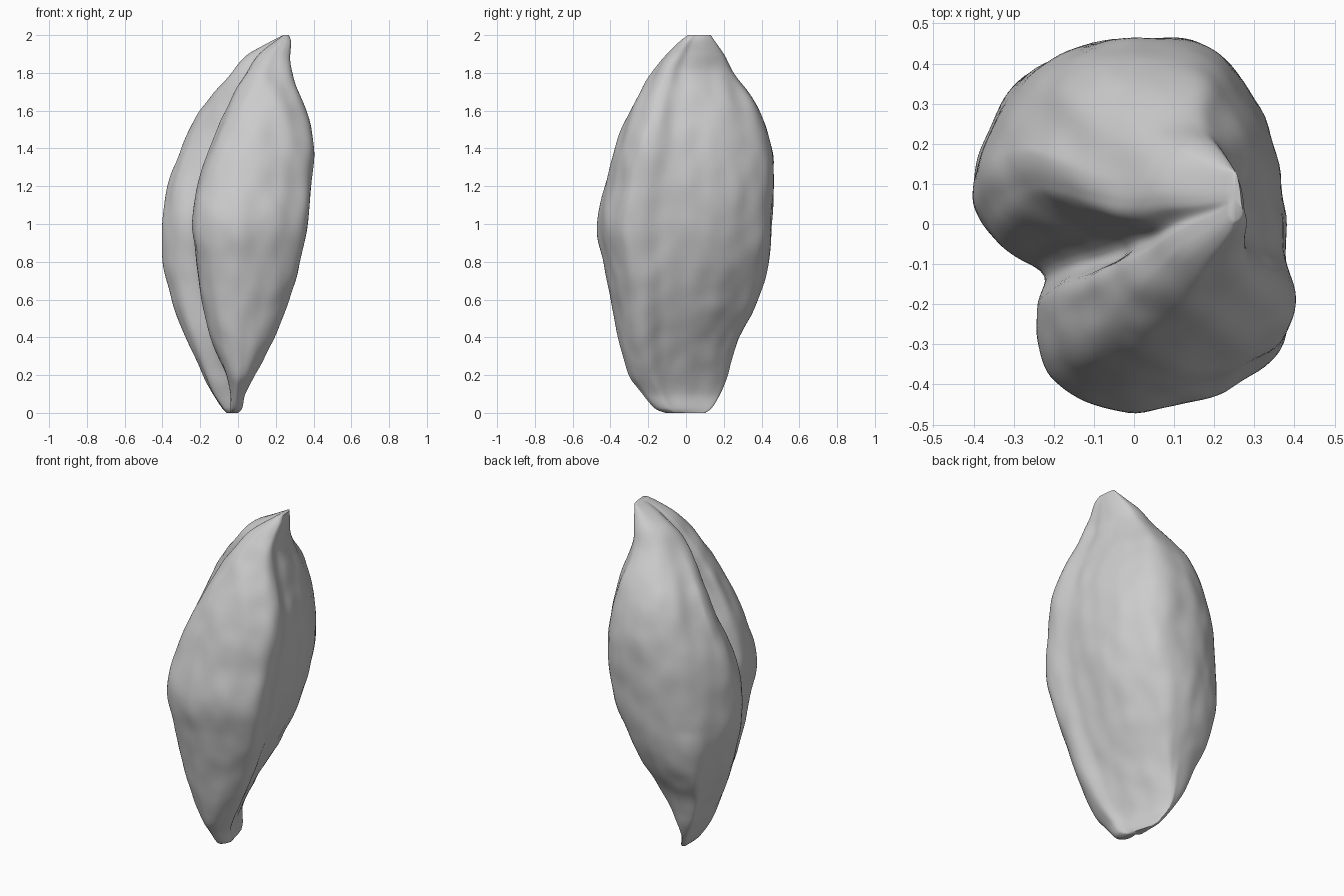
import bpy
import bmesh
from mathutils import Vector, noise

cube = bpy.data.objects.get("Cube")
if cube:
    bpy.data.objects.remove(cube, do_unlink=True)

RINGS = 110
STEPS = 6
RIDGE = 24  # depth percent where the right side starts to lean

# Outline in hundredths:
# height, x low, front lobe edge, x high, back right edge, y low, y high
levels = [
    (0, -6, -4, 0, -4, -11, 10),
    (2, -8, -4, 2, -5, -16, 13),
    (10, -13, -4, 4, -8, -23, 18),
    (20, -18, -6, 9, -5, -30, 22),
    (40, -27, -14, 19, 5, -36, 28),
    (60, -35, -19, 27, 16, -40, 38),
    (80, -40, -22, 33, 27, -44, 43),
    (100, -40, -24, 37, 34, -47, 45),
    (120, -37, -21, 39, 36, -43, 46),
    (140, -30, -14, 40, 33, -38, 45),
    (160, -20, -6, 36, 28, -30, 39),
    (180, -4, 4, 29, 24, -18, 25),
    (190, 6, 11, 28, 25, -10, 20),
    (197, 18, 20, 28, 26, -3, 15),
    (200, 24, 24, 27, 26, 1, 13),
]

# Cross-section in percent of the outline
back_left = [(0, 61), (3, 72), (12, 86), (26, 96)]
back_right = [
    (45, 100), (65, 100), (80, 96), (91, 83), (98, 67), (99, 50),
    (98, 36), (100, RIDGE),
]
front_lobe = [
    (95, 14), (77, 6), (57, 2), (37, 0), (16, 4), (4, 11),
    (0, 20), (0, 28),
]
groove_wall = [(9, 45), (2, 53)]


def spline(a, b, c, d, t):
    """Catmull-Rom blend between b and c."""
    return (b * 2 + (c - a) * t + (a * 2 - b * 5 + c * 4 - d) * t * t
            + (b * 3 - a - c * 3 + d) * t * t * t) / 2


def outline_at(z):
    """Smoothly interpolated outline values at a height."""
    last = len(levels) - 1
    i = 0
    while i < last - 1 and levels[i + 1][0] < z:
        i += 1
    lo, hi = levels[i], levels[i + 1]
    before, after = levels[max(i - 1, 0)], levels[min(i + 2, last)]
    span = hi[0] - lo[0]
    t = (z - lo[0]) / span
    values = []
    for k in range(1, len(lo)):
        # Tangents respect the uneven spacing of the levels
        m0 = (hi[k] - before[k]) / (hi[0] - before[0]) * span
        m1 = (after[k] - lo[k]) / (after[0] - lo[0]) * span
        values.append(spline(hi[k] - 2 * m0, lo[k], hi[k], lo[k] + 2 * m1, t))
    return values


def ring_points(z):
    """Closed smooth cross-section with its side groove."""
    x_low, x_lobe, x_high, x_back, y_low, y_high = outline_at(z)

    def place(points, left):
        placed = []
        for s, f in points:
            lean = max(0, f - RIDGE) / (100 - RIDGE)
            right = x_high + (x_back - x_high) * lean
            placed.append(Vector((left + (right - left) * s / 100,
                                  y_low + (y_high - y_low) * f / 100,
                                  z)) / 100)
        return placed

    # The groove opens widest in the upper half
    upper = max(0, 1 - abs(z - 150) / 45)
    # The back left corner grows squarer towards the base
    square = 0.85 * min(1, max(0, 1.4 - z / 60))
    corner = [(s * (1 - square), f) for s, f in back_left[1:]]
    edge = [(s, f + 6 * upper) for s, f in groove_wall + back_left[:1]]

    control = (place(corner + back_right, x_low)
               + place(front_lobe + [(3 + 12 * upper, 37)], x_lobe)
               + place(edge, x_low))
    n = len(control)
    return [spline(control[i - 1], control[i], control[(i + 1) % n],
                   control[(i + 2) % n], step / STEPS)
            for i in range(n) for step in range(STEPS)]


def wrinkle(p):
    """Long shallow wrinkles along the husk, with finer bumps."""
    long_folds = noise.noise(Vector((p.x * 9, p.y * 9, p.z * 2)))
    bumps = noise.noise(Vector((p.x * 11, p.y * 11, p.z * 7)))
    return long_folds * 0.008 + bumps * 0.006


# Husk body, lofted from bottom to tip
bm = bmesh.new()
rings = []
for r in range(RINGS + 1):
    t = r / RINGS
    z = 200 * (0.35 * t + 0.65 * t * t * (3 - 2 * t))
    rings.append([bm.verts.new(p) for p in ring_points(z)])

count = len(rings[0])
for lower, upper in zip(rings, rings[1:]):
    for i in range(count):
        j = (i + 1) % count
        bm.faces.new((lower[i], lower[j], upper[j], upper[i]))

# End caps
for ring in (rings[0], rings[-1]):
    hub = bm.verts.new(sum((v.co for v in ring), Vector()) / count)
    for i in range(count):
        bm.faces.new((ring[i], ring[(i + 1) % count], hub))

bmesh.ops.recalc_face_normals(bm, faces=bm.faces)
bm.normal_update()

# Surface wrinkles, fading at both ends
moves = [(v, v.normal * wrinkle(v.co) * min(1, v.co.z * 6, (2 - v.co.z) * 6))
         for v in bm.verts]
for v, move in moves:
    v.co += move

mesh = bpy.data.meshes.new("seed_husk")
bm.to_mesh(mesh)
bm.free()
husk = bpy.data.objects.new("seed_husk", mesh)
bpy.context.collection.objects.link(husk)

# Plain grey husk colour
colour = (0.6, 0.6, 0.6, 1)
grey = bpy.data.materials.new("husk_grey")
grey.use_nodes = True
grey.diffuse_color = colour
grey.node_tree.nodes["Principled BSDF"].inputs["Base Color"].default_value = colour
mesh.materials.append(grey)

# Smooth shading
bpy.ops.object.select_all(action="DESELECT")
husk.select_set(True)
bpy.context.view_layer.objects.active = husk
bpy.ops.object.shade_smooth_by_angle(angle=1.2)
